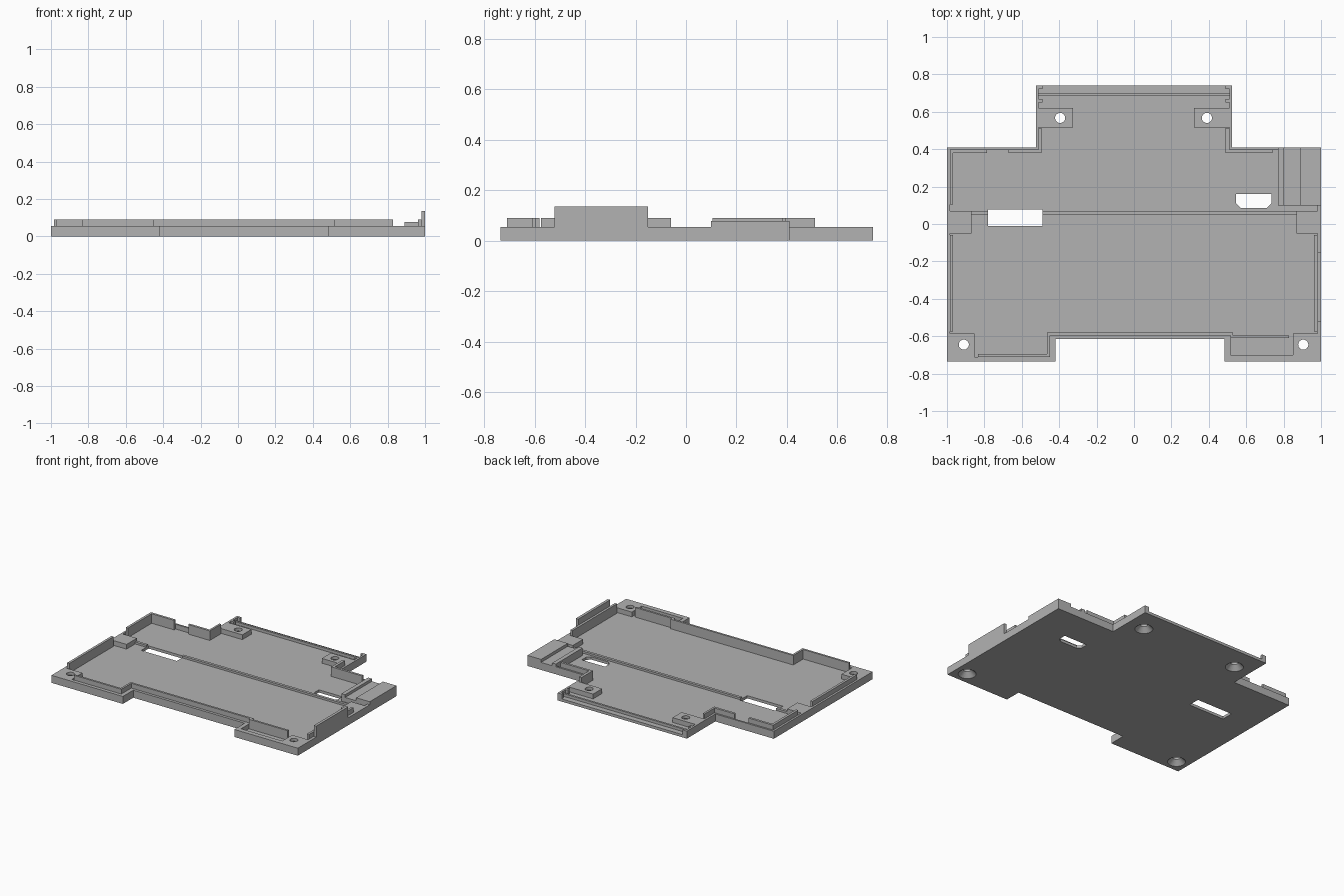
import bpy, bmesh
from mathutils import Matrix

if "Cube" in bpy.data.objects:
    bpy.data.objects.remove(bpy.data.objects["Cube"], do_unlink=True)

FLOOR, RIM, WALL = 0.02, 0.055, 0.09

grey = bpy.data.materials.new("plain grey")
grey.use_nodes = True
colour = (0.45, 0.45, 0.45, 1)
grey.diffuse_color = colour
grey.node_tree.nodes["Principled BSDF"].inputs["Base Color"].default_value = colour


def finish(name, bm):
    bmesh.ops.recalc_face_normals(bm, faces=bm.faces)
    mesh = bpy.data.meshes.new(name)
    bm.to_mesh(mesh)
    bm.free()
    mesh.materials.append(grey)
    obj = bpy.data.objects.new(name, mesh)
    bpy.context.collection.objects.link(obj)
    return obj


def prism(name, outline, z0, z1):
    bm = bmesh.new()
    face = bm.faces.new([bm.verts.new((x, y, z0)) for x, y in outline])
    top = bmesh.ops.extrude_face_region(bm, geom=[face])["geom"]
    verts = [v for v in top if isinstance(v, bmesh.types.BMVert)]
    bmesh.ops.translate(bm, verts=verts, vec=(0, 0, z1 - z0))
    return finish(name, bm)


def box(name, x0, x1, y0, y1, z0=FLOOR, z1=WALL):
    return prism(name, [(x0, y0), (x1, y0), (x1, y1), (x0, y1)], z0, z1)


def cone(name, x, y, z0, z1, r0, r1):
    bm = bmesh.new()
    bmesh.ops.create_cone(bm, cap_ends=True, segments=32, radius1=r0, radius2=r1,
                          depth=z1 - z0, matrix=Matrix.Translation((x, y, (z0 + z1) / 2)))
    return finish(name, bm)


def cut(target, cutter):
    cutter.hide_render = True
    mod = target.modifiers.new("cut", "BOOLEAN")
    mod.operation, mod.solver, mod.object = "DIFFERENCE", "EXACT", cutter
    bpy.context.view_layer.objects.active = target
    bpy.ops.object.modifier_apply(modifier=mod.name)
    bpy.data.objects.remove(cutter, do_unlink=True)


# Base plate with its stepped outline
base = prism("base_plate", [
    (-1, -.735), (-.42, -.735), (-.42, -.615), (.485, -.615), (.485, -.735), (1, -.735),
    (1, .41), (.525, .41), (.525, .74), (-.525, .74), (-.525, .41), (-1, .41)], 0, RIM)

# Recessed floor, leaving the rim and screw pads standing
cut(base, prism("pocket_cutter", [
    (-.853, -.71), (-.45, -.71), (-.45, -.595), (.515, -.595), (.515, -.7), (.85, -.7),
    (.85, -.585), (.98, -.585), (.98, -.05), (.87, -.05), (.87, .07), (.98, .07),
    (.98, .1), (.77, .1), (.77, .397), (.51, .397), (.51, .515), (.32, .515),
    (.32, .62), (.51, .62), (.51, .8), (-.51, .8), (-.51, .62), (-.325, .62),
    (-.325, .515), (-.51, .515), (-.51, .397), (-.985, .397), (-.985, .07),
    (-.87, .07), (-.87, -.05), (-.985, -.05), (-.985, -.585), (-.853, -.585)], FLOOR, .2))

# Low rib across the middle, notched by the long slot
box("middle_rib_right", -.87, -.78, .05, .07, .015, .035)
box("middle_rib_left", -.49, .87, .05, .07, .015, .035)

# Slots through the floor
cut(base, box("long_slot_cutter", -.78, -.49, -.01, .077, -.1, .2))
cut(base, prism("short_slot_cutter", [(.57, .085), (.71, .085), (.735, .11), (.735, .16),
                                      (.545, .16), (.545, .11)], -.1, .2))

# Screw holes, countersunk from below
for x, y in [(-.91, -.645), (.905, -.645), (-.395, .567), (.39, .567)]:
    cut(base, cone("hole_cutter", x, y, -.1, .2, .027, .027))
    cut(base, cone("countersink_cutter", x, y, -.01, .035, .07, .026))

# Thin upright walls around the recess
low = FLOOR - .005
for name, x0, x1, y0, y1 in [
        ("front_right_wall", -.835, -.45, -.71, -.695),
        ("front_right_return", -.465, -.45, -.695, -.595),
        ("front_middle_wall", -.465, .53, -.595, -.58),
        ("front_left_wall", .515, .83, -.61, -.595),
        ("right_front_wall", -.985, -.967, -.575, -.06),
        ("left_front_wall", .963, .98, -.575, -.06),
        ("right_back_wall", -.985, -.967, .105, .38),
        ("back_right_outer_wall", -.985, -.785, .38, .397),
        ("back_right_inner_wall", -.67, -.495, .38, .397),
        ("back_left_wall", .49, .74, .38, .397),
        ("back_right_return", -.51, -.495, .397, .512),
        ("back_left_return", .49, .51, .397, .512)]:
    box(name, x0, x1, y0, y1, low, WALL)

# Tall tab on the left edge
box("left_tall_tab", .98, 1, -.52, -.15, RIM - .005, .135)

# Raised ledge and divider in the back left corner
box("corner_ledge", .89, 1, .1, .41, RIM - .005, .077)
box("corner_divider", .77, .8, .1, .41, RIM - .005, WALL - .015)

# Back rib and the small hooks at its ends
box("back_rib", -.51, .51, .685, .7, low, .04)
for side, label in ((1, "left"), (-1, "right")):
    for y, place in ((.65, "front"), (.722, "back")):
        xs = sorted((side * .49, side * .512))
        box(f"{label}_{place}_hook", xs[0], xs[1], y, y + .018, low, RIM)
